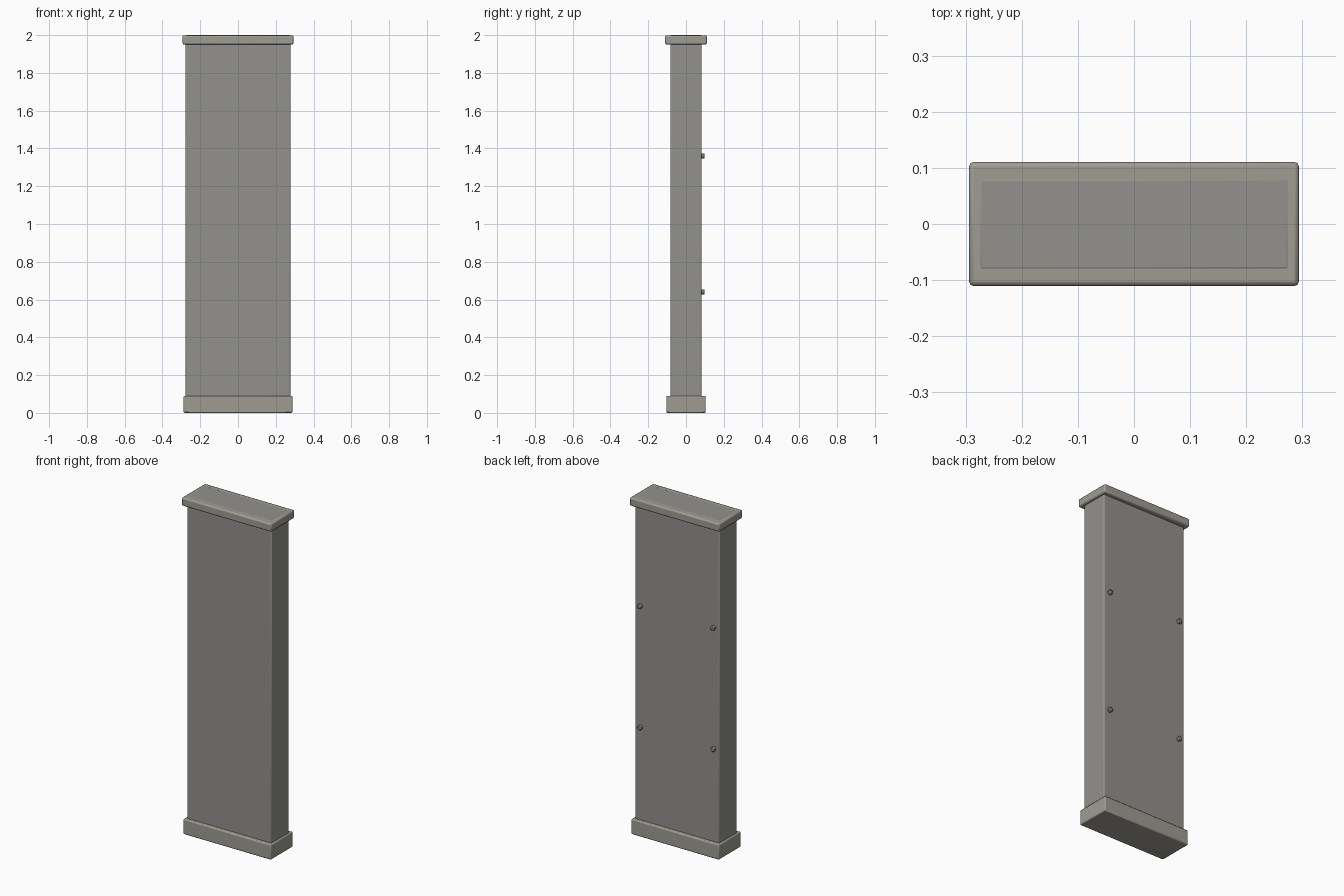
import bpy
from math import pi

if "Cube" in bpy.data.objects:
    bpy.data.objects.remove(bpy.data.objects["Cube"])


def material(name, rgb):
    m = bpy.data.materials.new(name)
    m.diffuse_color = (*rgb, 1)
    m.use_nodes = True
    m.node_tree.nodes["Principled BSDF"].inputs["Base Color"].default_value = m.diffuse_color
    return m


body_mat = material("panel_grey", (0.29, 0.285, 0.27))
trim_mat = material("trim_grey", (0.35, 0.335, 0.29))
bolt_mat = material("bolt_grey", (0.22, 0.22, 0.21))


def finish(obj, name, mat, bevel, segments):
    obj.name = name
    obj.data.materials.append(mat)
    mod = obj.modifiers.new("edge_bevel", 'BEVEL')
    mod.width = bevel
    mod.segments = segments
    mod.limit_method = 'ANGLE'
    bpy.ops.object.shade_smooth_by_angle()


def slab(name, width, depth, z0, z1, mat, bevel, segments=2):
    bpy.ops.mesh.primitive_cube_add(size=1, location=(0, 0, (z0 + z1) / 2))
    obj = bpy.context.object
    obj.scale = (width, depth, z1 - z0)
    bpy.ops.object.transform_apply(location=False, rotation=False, scale=True)
    finish(obj, name, mat, bevel, segments)


# Main slab runs the full height, its top showing just flush with the cap
slab("main_panel", 0.556, 0.166, 0.0, 2.0, body_mat, 0.006)

# Plinth and cap wrap the two ends
slab("base_plinth", 0.576, 0.208, 0.0, 0.09, trim_mat, 0.006)
slab("top_cap", 0.588, 0.221, 1.95, 1.9992, trim_mat, 0.008)

# Four small round-headed bolts on the back
for side, x in (("left", -0.24), ("right", 0.24)):
    for level, z in (("lower", 0.64), ("upper", 1.36)):
        bpy.ops.mesh.primitive_cylinder_add(
            vertices=16, radius=0.014, depth=0.026,
            location=(x, 0.085, z), rotation=(pi / 2, 0, 0))
        finish(bpy.context.object, f"back_bolt_{level}_{side}", bolt_mat, 0.004, 2)
